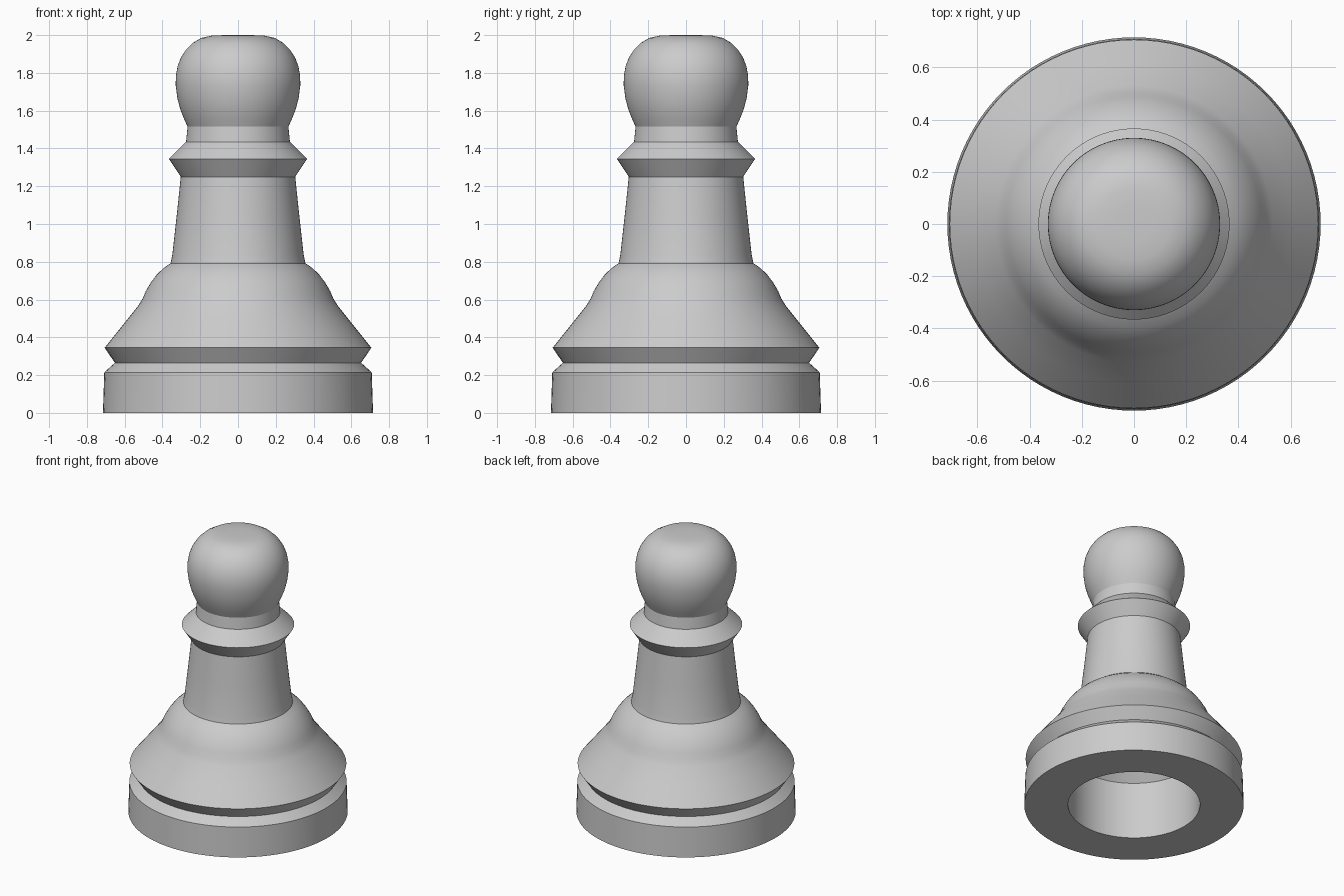
import bpy, bmesh, math

if "Cube" in bpy.data.objects:
    bpy.data.objects.remove(bpy.data.objects["Cube"])

SEGMENTS = 96

# Outer silhouette (radius, height), from the foot to the crown
foot = [(0.715, 0), (0.708, 0.215), (0.652, 0.265)]
skirt = [(0.706, 0.345), (0.61, 0.465), (0.53, 0.565), (0.505, 0.605), (0.488, 0.645),
         (0.462, 0.69), (0.43, 0.732), (0.395, 0.766), (0.357, 0.792)]
stem = [(0.348, 0.835), (0.325, 1.04), (0.303, 1.25)]
collar = [(0.366, 1.345), (0.275, 1.435), (0.267, 1.515)]
head = [(0.285, 1.555), (0.305, 1.605), (0.321, 1.665), (0.33, 1.735), (0.329, 1.785),
        (0.32, 1.835), (0.302, 1.882), (0.274, 1.925), (0.238, 1.96), (0.195, 1.985),
        (0.14, 1.997), (0.07, 2.0), (0, 2.0)]
# Hollow underside, from its closed tip down to the rim
hollow = [(0, 0.86), (0.07, 0.83), (0.24, 0.62), (0.43, 0.41), (0.43, 0)]


def lathe(name, profile):
    bm = bmesh.new()
    verts = [bm.verts.new((r, 0, z)) for r, z in profile]
    edges = [bm.edges.new(pair) for pair in zip(verts, verts[1:])]
    bmesh.ops.spin(bm, geom=verts + edges, cent=(0, 0, 0), axis=(0, 0, 1),
                   angle=math.tau, steps=SEGMENTS, use_merge=True)
    bmesh.ops.remove_doubles(bm, verts=bm.verts, dist=1e-5)
    bmesh.ops.recalc_face_normals(bm, faces=bm.faces)
    mesh = bpy.data.meshes.new(name)
    bm.to_mesh(mesh)
    bm.free()
    obj = bpy.data.objects.new(name, mesh)
    bpy.context.collection.objects.link(obj)
    bpy.ops.object.select_all(action='DESELECT')
    obj.select_set(True)
    bpy.context.view_layer.objects.active = obj
    bpy.ops.object.shade_smooth_by_angle(angle=math.radians(28))
    return obj


# One closed turned body: hollow, flat underside, then the outer silhouette
lathe("pawn", hollow + foot + skirt + stem + collar + head)
